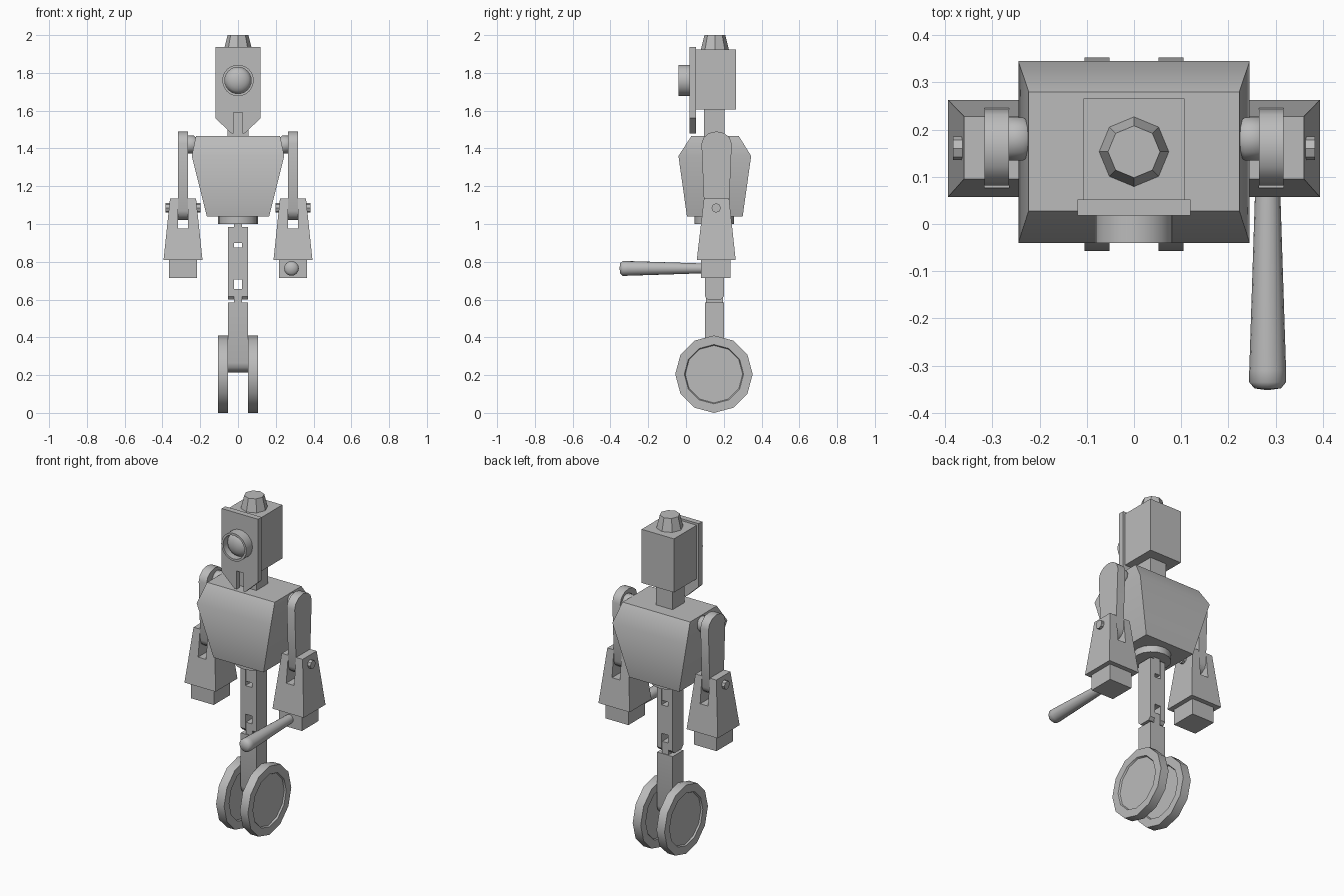
import bpy, bmesh, math
from mathutils import Matrix, Vector

if "Cube" in bpy.data.objects:
    bpy.data.objects.remove(bpy.data.objects["Cube"])

grey = bpy.data.materials.new("plain grey")
grey.diffuse_color = (0.5, 0.5, 0.5, 1)
grey.use_nodes = True
grey.node_tree.nodes["Principled BSDF"].inputs["Base Color"].default_value = grey.diffuse_color
CY = 0.15  # depth of the body's middle


def finish(name, bm, angle=40):
    bmesh.ops.recalc_face_normals(bm, faces=bm.faces[:])
    me = bpy.data.meshes.new(name)
    bm.to_mesh(me)
    bm.free()
    ob = bpy.data.objects.new(name, me)
    bpy.context.collection.objects.link(ob)
    me.materials.append(grey)
    bpy.ops.object.select_all(action='DESELECT')
    ob.select_set(True)
    bpy.context.view_layer.objects.active = ob
    bpy.ops.object.shade_smooth_by_angle(angle=math.radians(angle))
    return ob


def box(name, x0, x1, y0, y1, z0, z1):
    bm = bmesh.new()
    bmesh.ops.create_cube(bm, size=1)
    for v in bm.verts:
        v.co = Vector(((x0 + x1) / 2 + v.co.x * (x1 - x0),
                       (y0 + y1) / 2 + v.co.y * (y1 - y0),
                       (z0 + z1) / 2 + v.co.z * (z1 - z0)))
    return finish(name, bm)


def prism(name, outline, a, b, axis='Y', taper=None, cuts=()):
    """Extrude an outline (x,z along Y, or y,z along X); taper(z) gives y limits."""
    bm = bmesh.new()
    pt = (lambda p, d: (p[0], d, p[1])) if axis == 'Y' else (lambda p, d: (d, p[0], p[1]))
    f = bm.faces.new([bm.verts.new(pt(p, a)) for p in outline])
    g = bmesh.ops.extrude_face_region(bm, geom=[f])['geom']
    off = Vector((0, b - a, 0)) if axis == 'Y' else Vector((b - a, 0, 0))
    bmesh.ops.translate(bm, vec=off, verts=[v for v in g if isinstance(v, bmesh.types.BMVert)])
    for z in cuts:
        bmesh.ops.bisect_plane(bm, geom=bm.verts[:] + bm.edges[:] + bm.faces[:],
                               plane_co=(0, 0, z), plane_no=(0, 0, 1))
    if taper:
        for v in bm.verts:
            lo, hi = taper(v.co.z)
            v.co.y = lo if v.co.y < (a + b) / 2 else hi
    return finish(name, bm)


def lathe(name, profile, sides, centre, axis='Z', angle=40):
    """Spin (radius, offset) points about an axis; zero radius closes the end."""
    bm = bmesh.new()
    rings = []
    for r, h in profile:
        n = 1 if r == 0 else sides
        rings.append([bm.verts.new((r * math.cos(math.tau * i / sides),
                                    r * math.sin(math.tau * i / sides), h)) for i in range(n)])
    for p, q in zip(rings, rings[1:]):
        for i in range(sides):
            j = (i + 1) % sides
            vs = [p[i % len(p)], p[j % len(p)], q[j % len(q)], q[i % len(q)]]
            bm.faces.new(list(dict.fromkeys(vs)))
    for ring in (rings[0], rings[-1]):
        if len(ring) > 1:
            bm.faces.new(ring)
    rot = {'Z': Matrix.Identity(4), 'Y': Matrix.Rotation(math.pi / 2, 4, 'X'),
           'X': Matrix.Rotation(math.pi / 2, 4, 'Y')}[axis]
    bmesh.ops.transform(bm, matrix=Matrix.Translation(centre) @ rot, verts=bm.verts[:])
    return finish(name, bm, angle)


# Head: box, cap, notched face plate, neck
box("head", -.107, .107, .05, .266, 1.605, 1.925)
lathe("head_cap", [(.075, 1.92), (.055, 2.0)], 8, (0, .153, 0))
half = [(.12, 1.937), (.12, 1.56), (.035, 1.48), (.023, 1.48), (.023, 1.59)]
prism("face_plate", half + [(-x, z) for x, z in reversed(half)], .018, .052)
box("neck", -.055, .055, .095, .205, 1.45, 1.61)

# Eye: open ring with a domed lens inside (offsets run towards the front)
lathe("eye_ring", [(.083, -.02), (.083, .04), (.07, .04), (.07, -.01)], 24, (0, 0, 1.76), 'Y')
lens = [(.07 * math.cos(math.radians(a)), -.008 + .04 * math.sin(math.radians(a)))
        for a in (0, 18, 36, 54, 72)] + [(0, .032)]
lathe("eye_lens", lens, 24, (0, 0, 1.76), 'Y')

# Torso: three stacked rectangles
bm = bmesh.new()
levels = [(.165, .005, .3, 1.04), (.245, -.04, .345, 1.36), (.223, .028, .28, 1.465)]
rows = [[bm.verts.new(p) for p in ((-x, a, z), (x, a, z), (x, b, z), (-x, b, z))]
        for x, a, b, z in levels]
for p, q in zip(rows, rows[1:]):
    for i in range(4):
        bm.faces.new((p[i], p[(i + 1) % 4], q[(i + 1) % 4], q[i]))
bm.faces.new(rows[0])
bm.faces.new(rows[-1])
finish("torso", bm, 45)
lathe("waist", [(.105, 1.0), (.105, 1.045)], 16, (0, CY, 0))

# Legs: slotted upper leg, tongues in the slots, lower leg
box("hip_tongue", -.021, .021, .105, .195, .9, 1.01)
half = [(.021, .985), (.052, .985), (.052, .6), (.021, .6), (.021, .705)]
outline = [(.021, .875)] + half + [(-x, z) for x, z in reversed(half)] + [(-.021, .875)]


def leg_taper(z):
    h = .05 - max(0, .617 - z) * .9
    return CY - h, CY + h


prism("upper_leg", outline, .1, .2, taper=leg_taper, cuts=(.617,))
box("knee_tongue", -.021, .021, .105, .195, .57, .655)
foot = [(CY + .05 * math.cos(math.radians(a)), .265 + .05 * math.sin(math.radians(a)))
        for a in range(180, 361, 30)]
prism("lower_leg", [(CY - .05, .585)] + foot + [(CY + .05, .585)], -.052, .052, 'X')

# Arm profile: rounded at the top and bottom
arm = []
for z, h, start in ((1.425, .065, 0), (1.07, .05, 180)):
    for a in range(start, start + 181, 30):
        w = .08 if start == 0 else .065
        arm.append((.162 + w * math.cos(math.radians(a)), z + h * math.sin(math.radians(a))))


def forearm_taper(z):
    t = (z - .81) / .325
    return .057 + .038 * t, .263 - .035 * t


for side, s in (("left", -1), ("right", 1)):
    c = .291 * s
    # Wheel with a shallow recess on both faces
    wheel = [(.152, -.017), (.157, -.0265), (.205, -.0265),
             (.205, .0265), (.157, .0265), (.152, .017)]
    lathe(side + "_wheel", wheel, 12, (s * .0785, .148, .205), 'X')
    # Shoulder ball
    ball = [(0, -.05)] + [(.05 * math.cos(math.radians(a)), .05 * math.sin(math.radians(a)))
                          for a in (-54, -18, 18, 54)] + [(0, .05)]
    lathe(side + "_shoulder", ball, 10, (s * .25, .18, 1.42), 'X')
    # Upper arm, slotted forearm, elbow pin and hand
    prism(side + "_upper_arm", arm, c - .026, c + .026, 'X')
    fore = [(-.103, .81), (.103, .81), (.069, 1.135), (.026, 1.135), (.026, .975),
            (-.026, .975), (-.026, 1.135), (-.069, 1.135)]
    prism(side + "_forearm", [(c + x, z) for x, z in fore], .06, .26, taper=forearm_taper)
    lathe(side + "_elbow_pin", [(.025, -.092), (.025, .092)], 8, (c, .16, 1.085), 'X')
    box(side + "_hand", c - .075, c + .075, .08, .235, .715, .815)

# Baton held forward in the right hand
lathe("baton", [(.026, -.09), (.039, .31), (.039, .335), (.028, .348), (0, .352)],
      16, (.283, 0, .765), 'Y', 60)
